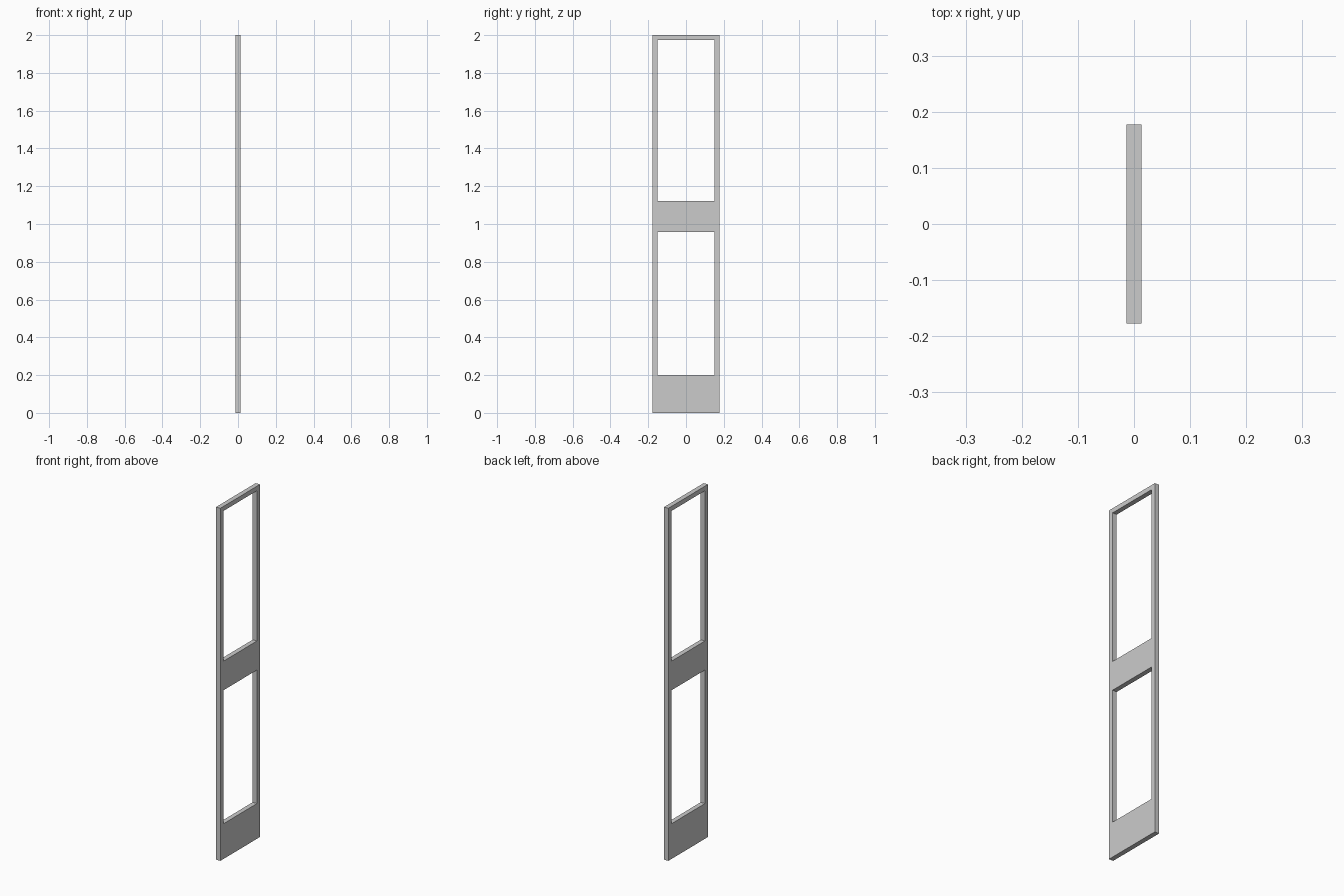
import bpy, bmesh

if "Cube" in bpy.data.objects:
    bpy.data.objects.remove(bpy.data.objects["Cube"])

HALF_T = 0.0135                               # half thickness along x
YS = [-0.1775, -0.15, 0.15, 0.1775]           # stile edges
ZS = [0.0, 0.2, 0.957, 1.122, 1.974, 2.0]     # rail edges
OPENINGS = {(1, 1), (1, 3)}                   # lower and upper openings (column, row)

# Frame face: grid of stiles and rails, leaving the openings empty
bm = bmesh.new()
verts = {(i, j): bm.verts.new((-HALF_T, y, z))
         for i, y in enumerate(YS) for j, z in enumerate(ZS)}
for i in range(len(YS) - 1):
    for j in range(len(ZS) - 1):
        if (i, j) not in OPENINGS:
            bm.faces.new([verts[i, j], verts[i, j + 1],
                          verts[i + 1, j + 1], verts[i + 1, j]])

# Thickness: extrude the face into a closed solid
ext = bmesh.ops.extrude_face_region(bm, geom=bm.faces[:], use_keep_orig=True)
bmesh.ops.translate(bm, vec=(2 * HALF_T, 0, 0),
                    verts=[g for g in ext["geom"] if isinstance(g, bmesh.types.BMVert)])
bmesh.ops.recalc_face_normals(bm, faces=bm.faces[:])

mesh = bpy.data.meshes.new("door_panel_frame")
bm.to_mesh(mesh)
bm.free()
frame = bpy.data.objects.new("door_panel_frame", mesh)
bpy.context.collection.objects.link(frame)
